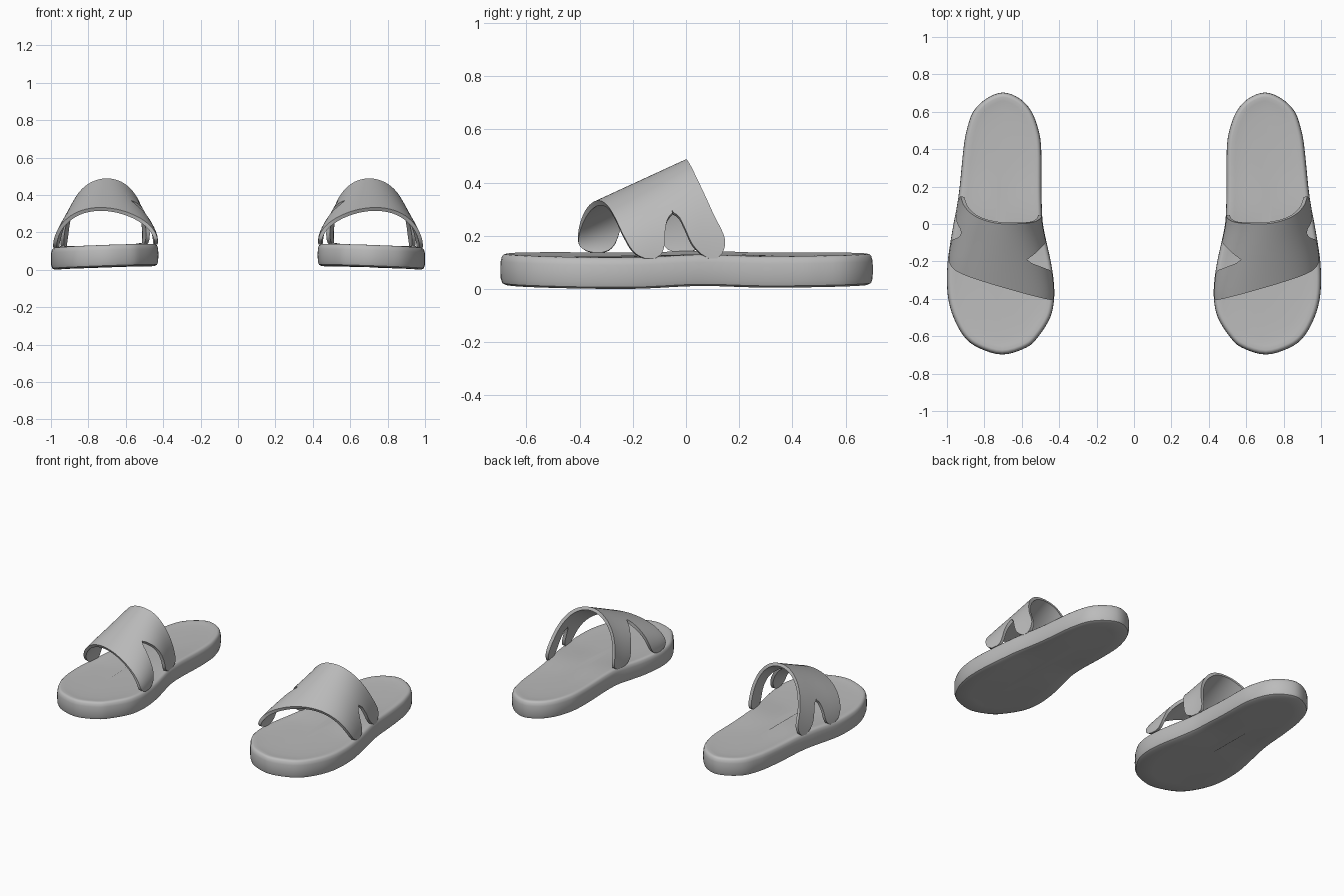
import bpy, bmesh, math
from mathutils import Vector

if "Cube" in bpy.data.objects:
    bpy.data.objects.remove(bpy.data.objects["Cube"])

grey = bpy.data.materials.new("light grey")
grey.diffuse_color = (0.5, 0.5, 0.5, 1)
grey.use_nodes = True
grey.node_tree.nodes["Principled BSDF"].inputs["Base Color"].default_value = grey.diffuse_color


def curve(table, t, k=1):
    """Smooth value of column k of a table sorted by its first column."""
    if t <= table[0][0]:
        return table[0][k]
    if t >= table[-1][0]:
        return table[-1][k]
    i = max(j for j in range(len(table) - 1) if table[j][0] <= t)

    def slope(j):
        a, b = table[max(j - 1, 0)], table[min(j + 1, len(table) - 1)]
        return (b[k] - a[k]) / (b[0] - a[0])
    p, q = table[i], table[i + 1]
    h = q[0] - p[0]
    u = (t - p[0]) / h
    return ((2*u**3 - 3*u*u + 1) * p[k] + (u**3 - 2*u*u + u) * h * slope(i)
            + (3*u*u - 2*u**3) * q[k] + (u**3 - u*u) * h * slope(i + 1))


def finish(bm, name, angle):
    """Turn a bmesh into a smooth object mirrored into a left and right shoe."""
    mesh = bpy.data.meshes.new(name)
    bm.to_mesh(mesh)
    bm.free()
    mesh.materials.append(grey)
    ob = bpy.data.objects.new(name, mesh)
    bpy.context.collection.objects.link(ob)
    bpy.ops.object.select_all(action='DESELECT')
    ob.select_set(True)
    bpy.context.view_layer.objects.active = ob
    bpy.ops.object.shade_smooth_by_angle(angle=math.radians(angle))
    return ob


def mirror(ob):
    mod = ob.modifiers.new("pair", 'MIRROR')
    mod.use_mirror_merge = False


# Sole outline: y, inner x, outer x
SOLE = [(-0.66, 0.575, 0.835), (-0.6, 0.51, 0.91), (-0.5, 0.448, 0.965),
        (-0.4, 0.427, 0.993), (-0.3, 0.43, 1.0), (-0.2, 0.445, 0.996),
        (-0.1, 0.467, 0.982), (0.0, 0.487, 0.965), (0.1, 0.493, 0.946),
        (0.2, 0.495, 0.932), (0.4, 0.496, 0.912), (0.5, 0.51, 0.895),
        (0.6, 0.547, 0.86), (0.67, 0.61, 0.79)]
# Gentle rise and fall of the footbed along y
WAVE = [(-0.7, 0.015), (-0.2, 0.010), (0.05, 0.019), (0.3, 0.012), (0.7, 0.015)]


def lift(x, y):
    return curve(WAVE, y) + 0.035 * (0.71 - x)


# Closed smooth outline, anticlockwise from the toe
ctrl = ([(0.705, -0.698)] + [(o, y) for y, i, o in SOLE] + [(0.7, 0.703)]
        + [(i, y) for y, i, o in reversed(SOLE)])
ctrl = [Vector(p) for p in ctrl]
n = len(ctrl)
outline = []
for i in range(n):
    a, b, c, d = (ctrl[(i + j) % n] for j in (-1, 0, 1, 2))
    for t in (0, 0.25, 0.5, 0.75):
        outline.append(0.5 * (2*b + (c - a)*t + (2*a - 5*b + 4*c - d)*t*t
                              + (3*b - a - 3*c + d)*t**3))
N = len(outline)


def ring(inset, towards_spine):
    pts = []
    for i, p in enumerate(outline):
        tan = (outline[(i + 1) % N] - outline[i - 1]).normalized()
        q = p - Vector((tan.y, -tan.x)) * inset
        pts.append(q.lerp(Vector((0.71, p.y * 0.6)), towards_spine))
    return pts


# Sole: rings of inset, pull to the centre line and height
bm = bmesh.new()
rings = []
for inset, pull, z in [(0.02, 0.85, 0.002), (0.02, 0.3, 0.002), (0.022, 0, 0.0),
                       (0.007, 0, 0.007), (0.001, 0, 0.025), (0, 0, 0.06),
                       (0.001, 0, 0.09), (0.006, 0, 0.108), (0.014, 0, 0.116),
                       (0.024, 0, 0.118), (0.045, 0, 0.115), (0.045, 0.2, 0.112),
                       (0.045, 0.5, 0.111), (0.045, 0.85, 0.11)]:
    rings.append([bm.verts.new((p.x, p.y, z + lift(p.x, p.y))) for p in ring(inset, pull)])
for lo, hi in zip(rings, rings[1:]):
    for i in range(N):
        j = (i + 1) % N
        bm.faces.new((lo[i], lo[j], hi[j], hi[i]))
bm.faces.new(rings[0][::-1])
bm.faces.new(rings[-1])
mirror(finish(bm, "sole", 40))

# Strap edges: s runs over the foot from the outer (0) to the inner side (1)
FRONT = [(0, -0.19), (0.11, -0.237), (0.2, -0.265), (0.35, -0.305), (0.5, -0.345),
         (0.65, -0.38), (0.8, -0.402), (0.92, -0.405), (1, -0.385)]
REAR = [(0, 0.148), (0.05, 0.148), (0.135, 0.10), (0.26, 0.047), (0.38, 0.015),
        (0.5, 0.0), (0.62, 0.002), (0.75, 0.01), (0.87, 0.03), (1, 0.06)]
# Side slots, closing to a shared seam between the two tips
SLOT = [(0, -0.08, 0.055), (0.04, -0.08, 0.025), (0.1, -0.078, -0.005),
        (0.14, -0.07, -0.025), (0.155, -0.06, -0.038), (0.165, -0.05, -0.05),
        (0.655, -0.192, -0.192), (0.665, -0.2, -0.183), (0.69, -0.212, -0.172),
        (0.8, -0.236, -0.127), (0.9, -0.252, -0.1), (1, -0.28, -0.08)]


def arch(s, y):
    """Point on the vault of the strap."""
    th = math.pi * s
    xi, xo = curve(SOLE, y, 1) + 0.004, curve(SOLE, y, 2) - 0.004
    base = 0.115 + 0.02 * s
    top = 0.488 + 0.46 * y
    x = (xi + xo) / 2 + (xo - xi) / 2 * math.cos(th) - 0.03 * math.sin(th)
    return x, y, base + (top - base) * math.sin(th)


# Strap: a front and a rear band that join over the instep
STEPS, ROWS = 80, 6
bm = bmesh.new()
for band in (0, 1):
    cols = []
    for k in range(STEPS + 1):
        s = k / STEPS
        if 0.165 <= s <= 0.655:
            seam = -0.05 - (s - 0.165) / 0.49 * 0.142
            slot = (seam, seam)
        else:
            slot = (curve(SLOT, s, 1), curve(SLOT, s, 2))
        lo, hi = (curve(FRONT, s), slot[0]) if band == 0 else (slot[1], curve(REAR, s))
        # Rounded ends of the four legs
        e = min(1, min(s, 1 - s) / 0.06)
        f = 0.35 + 0.65 * math.sqrt(1 - (1 - e) ** 2)
        mid, half = (lo + hi) / 2, (hi - lo) / 2 * f
        cols.append([bm.verts.new(arch(s, mid + half * (2 * r / ROWS - 1)))
                     for r in range(ROWS + 1)])
    for a, b in zip(cols, cols[1:]):
        for r in range(ROWS):
            bm.faces.new((a[r], a[r + 1], b[r + 1], b[r]))
bmesh.ops.remove_doubles(bm, verts=bm.verts, dist=0.0005)
strap = finish(bm, "strap", 50)
solid = strap.modifiers.new("thickness", 'SOLIDIFY')
solid.thickness = 0.02
solid.offset = -1
mirror(strap)
# Keep the angle-based smoothing as the last step where it is a modifier
for i, m in enumerate(list(strap.modifiers)):
    if m.type == 'NODES':
        strap.modifiers.move(i, len(strap.modifiers) - 1)
# Crisp rims along the cut edges of the strap
solid.edge_crease_rim = 0
bpy.ops.object.modifier_apply(modifier="thickness")
bpy.ops.object.shade_smooth_by_angle(angle=math.radians(50))
